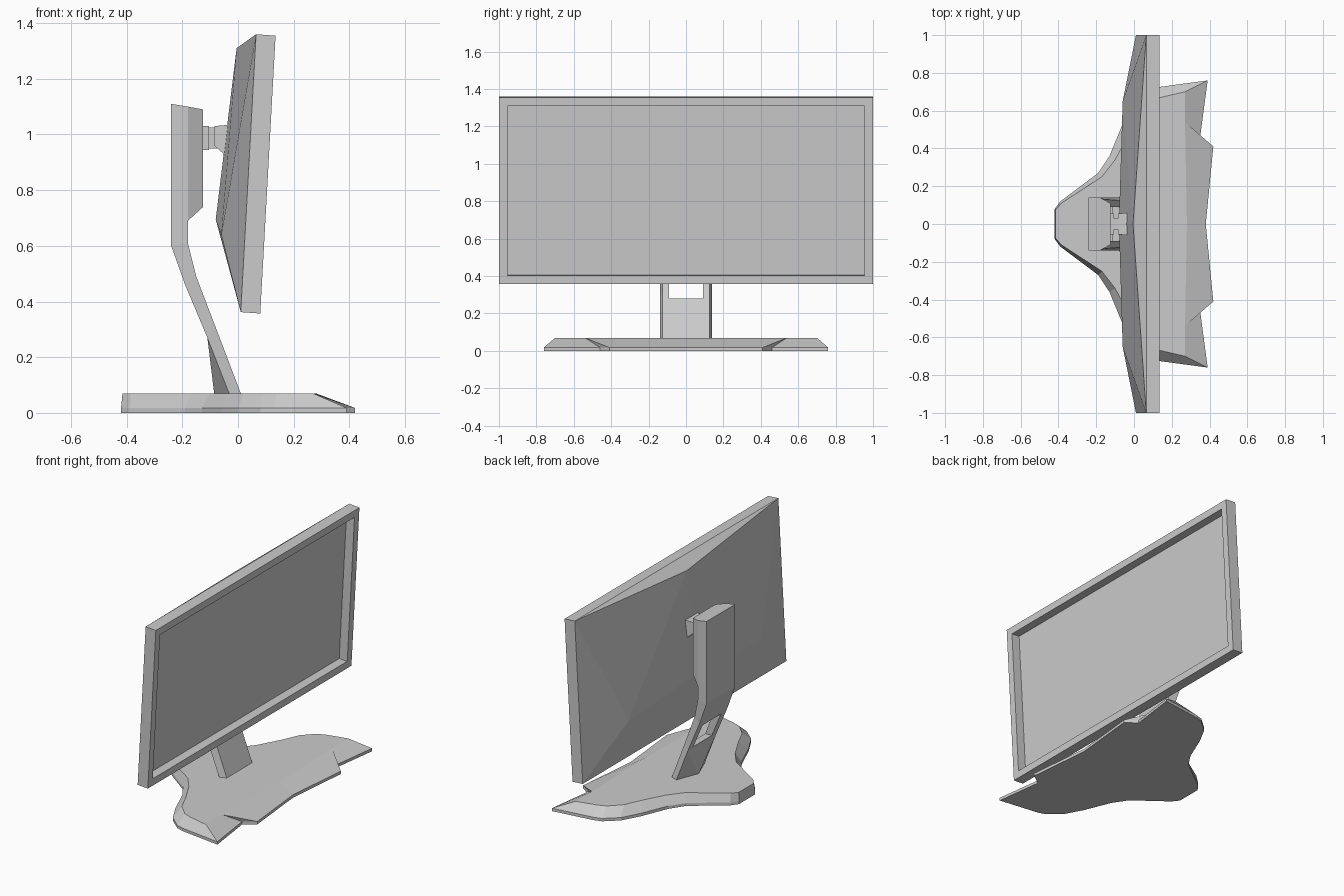
import bpy
import bmesh
from mathutils import Vector

cube = bpy.data.objects.get("Cube")
if cube:
    bpy.data.objects.remove(cube, do_unlink=True)

grey = bpy.data.materials.new("plain_grey")
grey.use_nodes = True
grey.diffuse_color = (0.6, 0.6, 0.6, 1)
grey.node_tree.nodes["Principled BSDF"].inputs["Base Color"].default_value = (0.6, 0.6, 0.6, 1)


def finish(name, bm):
    bmesh.ops.recalc_face_normals(bm, faces=bm.faces[:])
    mesh = bpy.data.meshes.new(name)
    bm.to_mesh(mesh)
    bm.free()
    mesh.materials.append(grey)
    obj = bpy.data.objects.new(name, mesh)
    bpy.context.collection.objects.link(obj)
    return obj


def hull(points):
    """Convex solid around the points, with flat regions merged."""
    bm = bmesh.new()
    for p in points:
        bm.verts.new(p)
    bmesh.ops.convex_hull(bm, input=bm.verts[:])
    bmesh.ops.dissolve_limit(bm, angle_limit=0.005, verts=bm.verts[:], edges=bm.edges[:])
    return bm


def both(x, y, z):
    """A point and its mirror image across the middle."""
    return [(x, y, z), (x, -y, z)]


def block(name, x0, x1, half, z0, z1):
    return finish(name, hull([p for x in (x0, x1) for z in (z0, z1) for p in both(x, half, z)]))


# Screen housing: tilted slab with a faceted back
points = [(-0.005, 0, 1.31), (-0.08, 0, 0.695)]
points += both(0.135, 1, 1.355) + both(0.08, 1, 0.357)
points += both(0.065, 1, 1.36) + both(0.01, 1, 0.362)
points += both(-0.06, 0.65, 0.64)
bm = hull(points)
bm.normal_update()

# Sunken display panel
front = max(bm.faces, key=lambda f: f.normal.x * f.calc_area())
normal = front.normal.copy()
bmesh.ops.inset_region(bm, faces=[front], thickness=0.045, use_even_offset=True)
extruded = bmesh.ops.extrude_face_region(bm, geom=[front])["geom"]
bmesh.ops.delete(bm, geom=[front], context='FACES_ONLY')
moved = [v for v in extruded if isinstance(v, bmesh.types.BMVert)]
bmesh.ops.translate(bm, verts=moved, vec=normal * -0.055)
finish("screen", bm)

# Base: half outline at floor and at the top, mirrored
floor = [(-0.42, 0), (-0.42, 0.08), (-0.39, 0.12), (-0.19, 0.27), (-0.13, 0.36),
         (-0.06, 0.53), (0, 0.64), (0.08, 0.71), (0.13, 0.725), (0.39, 0.76),
         (0.35, 0.46), (0.42, 0.41), (0.38, 0)]
top = [(-0.415, 0), (-0.415, 0.075), (-0.385, 0.11), (-0.17, 0.25), (-0.1, 0.34),
       (-0.03, 0.47), (0.02, 0.58), (0.09, 0.65), (0.14, 0.67), (0.27, 0.7),
       (0.27, 0.54), (0.27, 0.54), (0.28, 0)]
bm = bmesh.new()
rings = []
for outline, z in ((floor, 0), (floor, 0.018), (top, 0.07)):
    made = {}
    for x, y in outline:
        if (x, y) not in made:
            made[(x, y)] = bm.verts.new((x, y, z))
    rings.append([made[p] for p in outline])
for low, high in zip(rings, rings[1:]):
    for i in range(len(floor) - 1):
        loop = [low[i], low[i + 1], high[i + 1], high[i]]
        bm.faces.new(list(dict.fromkeys(loop)))
for ring in (rings[0], rings[-1]):
    bm.faces.new(list(dict.fromkeys(ring)))
base = finish("base", bm)
mirror = base.modifiers.new("mirror", 'MIRROR')
mirror.use_axis = (False, True, False)

# Bent stem: back x, z and front x, z, front half width for each section
sections = [(-0.03, 0.065, 0.012, 0.065, 0.125),
            (-0.11, 0.27, -0.085, 0.32, 0.125),
            (-0.19, 0.46, -0.15, 0.49, 0.13),
            (-0.24, 0.6, -0.18, 0.61, 0.14),
            (-0.24, 1.11, -0.18, 1.1, 0.14)]
bm = bmesh.new()
loops = []
for xb, zb, xf, zf, half in sections:
    corners = [(xb, -0.14, zb), (xb, 0.14, zb), (xf, half, zf), (xf, -half, zf)]
    loops.append([bm.verts.new(c) for c in corners])
for a, b in zip(loops, loops[1:]):
    for i in range(4):
        j = (i + 1) % 4
        bm.faces.new((a[i], a[j], b[j], b[i]))
bm.faces.new(loops[0])
bm.faces.new(loops[-1])
stem = finish("stem", bm)

# Cable opening through the stem
cutter = block("opening_cutter", -0.3, 0.05, 0.09, 0.28, 0.43)
cutter.hide_render = True
cutter.hide_viewport = True
cut = stem.modifiers.new("opening", 'BOOLEAN')
cut.object = cutter
cut.operation = 'DIFFERENCE'
cut.solver = 'EXACT'

# Pointed keel behind the foot of the stem
finish("stem_keel", hull(both(-0.11, 0.14, 0.27) + both(-0.03, 0.14, 0.065) + [(-0.085, 0, 0.065)]))

# Chamfered head on the front of the stem
finish("stem_head", hull(both(-0.18, 0.14, 0.69) + both(-0.18, 0.14, 1.1)
                         + both(-0.125, 0.11, 0.74) + both(-0.125, 0.11, 1.09)))

# Tilt joint between head and screen
block("joint_neck", -0.13, -0.04, 0.03, 0.95, 1.025)
block("joint_collar", -0.13, -0.105, 0.055, 0.945, 1.03)
finish("joint_bracket", hull(both(-0.085, 0.055, 0.96) + both(-0.085, 0.055, 1.03)
                             + both(-0.04, 0.06, 0.92) + both(-0.03, 0.06, 1.035)))
